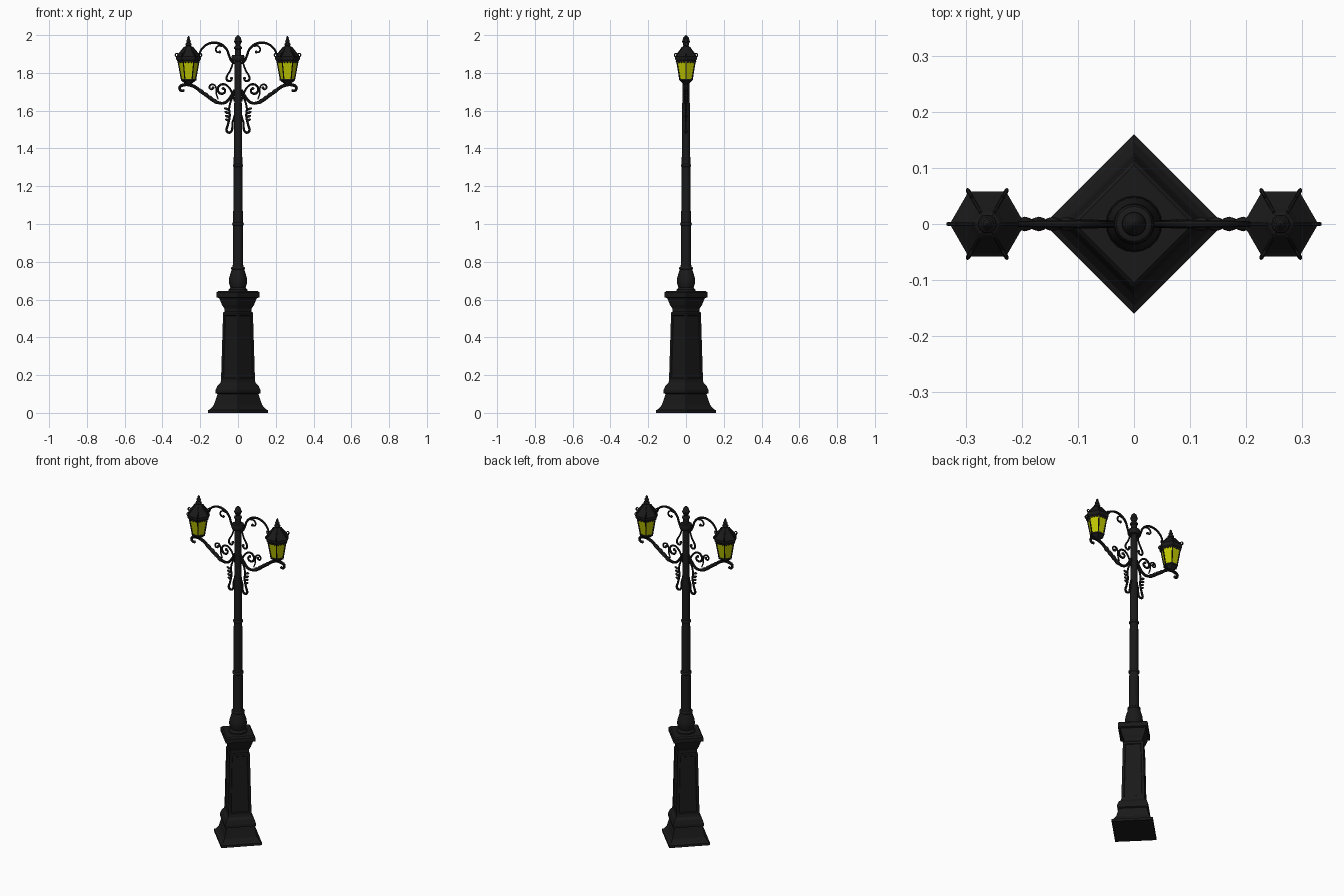
import bpy, bmesh
from math import sin, cos, pi, radians

if "Cube" in bpy.data.objects:
    bpy.data.objects.remove(bpy.data.objects["Cube"])


def material(name, color):
    m = bpy.data.materials.new(name)
    m.diffuse_color = color
    m.use_nodes = True
    m.node_tree.nodes["Principled BSDF"].inputs["Base Color"].default_value = m.diffuse_color
    return m


IRON = material("black_iron", (0.01, 0.01, 0.01, 1))
GLASS = material("yellow_glass", (0.52, 0.57, 0.0, 1))


def finish(name, me, mat, smooth):
    me.materials.clear()
    me.materials.append(mat)
    if smooth:
        me.shade_smooth()
        me.set_sharp_from_angle(angle=radians(35))
    ob = bpy.data.objects.new(name, me)
    bpy.context.collection.objects.link(ob)
    return ob


def lathe(name, profile, sides, cx=0.0, mat=IRON, smooth=True, panel=None):
    """Stack rings of (radius, z); panel = index of the band to recess."""
    bm = bmesh.new()
    rings = []
    for r, z in profile:
        rings.append([bm.verts.new((cx + r * cos(2 * pi * i / sides),
                                    r * sin(2 * pi * i / sides), z)) for i in range(sides)])
    band = []
    for k, (a, b) in enumerate(zip(rings, rings[1:])):
        for i in range(sides):
            j = (i + 1) % sides
            f = bm.faces.new((a[i], a[j], b[j], b[i]))
            if k == panel:
                band.append(f)
    bm.faces.new(rings[0][::-1])
    bm.faces.new(rings[-1])
    bm.normal_update()
    if band:
        bmesh.ops.inset_individual(bm, faces=band, thickness=0.018)
        bmesh.ops.inset_individual(bm, faces=band, thickness=0.004, depth=-0.004)
    me = bpy.data.meshes.new(name)
    bm.to_mesh(me)
    bm.free()
    return finish(name, me, mat, smooth)


def tube(name, pts, radii, res=5, bevel=2):
    """Smooth tapered bar through 3D points, radii interpolated from a short list."""
    cu = bpy.data.curves.new(name, 'CURVE')
    cu.dimensions = '3D'
    cu.bevel_depth = 1.0
    cu.bevel_resolution = bevel
    cu.resolution_u = res
    cu.use_fill_caps = True
    sp = cu.splines.new('BEZIER')
    sp.bezier_points.add(len(pts) - 1)
    for i, (bp, p) in enumerate(zip(sp.bezier_points, pts)):
        bp.co = p
        bp.handle_left_type = bp.handle_right_type = 'AUTO'
        t = i / (len(pts) - 1) * (len(radii) - 1)
        k = min(int(t), len(radii) - 2)
        bp.radius = radii[k] + (radii[k + 1] - radii[k]) * (t - k)
    tmp = bpy.data.objects.new(name + "_curve", cu)
    bpy.context.collection.objects.link(tmp)
    dg = bpy.context.evaluated_depsgraph_get()
    me = bpy.data.meshes.new_from_object(tmp.evaluated_get(dg))
    bpy.data.objects.remove(tmp)
    return finish(name, me, IRON, True)


def blob(name, loc, scale, tilt=0.0):
    """Stretched ball used for leaves and scroll ends."""
    bm = bmesh.new()
    bmesh.ops.create_uvsphere(bm, u_segments=10, v_segments=6, radius=1)
    me = bpy.data.meshes.new(name)
    bm.to_mesh(me)
    bm.free()
    ob = finish(name, me, IRON, True)
    ob.location, ob.scale, ob.rotation_euler = loc, scale, (0, tilt, 0)
    return ob


def spiral(cx, cz, r0, r1, a0, a1, n=8):
    """Points of a spiral in the x-z plane, angles in degrees."""
    out = []
    for i in range(n):
        t = i / (n - 1)
        a, r = radians(a0 + (a1 - a0) * t), r0 + (r1 - r0) * t
        out.append((cx + r * cos(a), cz + r * sin(a)))
    return out


def bead(r, z, h, n=6):
    """Rounded ring profile."""
    return [(r * (.75 + .25 * sin(pi * i / n)), z - h * cos(pi * i / n)) for i in range(n + 1)]


# square pedestal, corners on the axes
lathe("pedestal", [(.16, 0), (.16, .014), (.146, .02), (.128, .042), (.113, .085), (.108, .1),
                   (.12, .104), (.12, .12), (.108, .145), (.094, .157), (.09, .17), (.079, .53),
                   (.072, .536), (.072, .552), (.084, .57), (.1, .608), (.115, .612),
                   (.115, .637), (.105, .645)], 4, smooth=False, panel=10)

# round bulb, tapering pole, rings and top finial
lathe("bulb", [(.05, .64), (.05, .652), (.04, .664), (.049, .69), (.047, .715), (.034, .757), (.028, .78)], 20)
lathe("pole", [(.028, .76), (.023, 1.3), (.018, 1.84), (.015, 1.94)], 20)
for r, z, h in ((.037, .766, .008), (.031, 1.0, .009), (.028, 1.31, .008), (.036, 1.878, .018)):
    lathe("pole_ring", bead(r, z, h), 20)
lathe("top_finial", bead(.022, 1.932, .007) + [(.012, 1.946), (.021, 1.966), (.014, 1.988), (.003, 2.0)], 16)

# bracket bars on the right half as (x, z) paths
upper_arm = spiral(.125, 1.88, .082, .078, 5, 170, 9) + [(.034, 1.862), (.018, 1.85)]
upper_curl = spiral(.1, 1.92, .026, .01, 130, -110, 6)
neck_scroll = [(.022, 1.87), (.04, 1.815)] + spiral(.044, 1.77, .018, .01, 30, -190, 6)
lower_arm = spiral(.294, 1.719, .015, .015, -110, 80, 5) + [
    (.25, 1.735), (.18, 1.69), (.115, 1.646), (.07, 1.642), (.038, 1.675), (.018, 1.71)]
inner_scroll = [(.018, 1.65), (.03, 1.69)] + spiral(.082, 1.709, .034, .009, 140, -250, 10)
outer_scroll = [(.105, 1.66), (.115, 1.69)] + spiral(.138, 1.722, .02, .006, 160, -170)
drop_scroll = [(.016, 1.70), (.046, 1.62), (.044, 1.57), (.055, 1.52)] + spiral(
    .047, 1.498, .014, .014, 0, -160, 5) + [(.028, 1.54), (.018, 1.57)]
bars = {"upper_arm": (upper_arm, .007), "upper_curl": (upper_curl, .005),
        "neck_scroll": (neck_scroll, .006), "lower_arm": (lower_arm, .009),
        "inner_scroll": (inner_scroll, .0065), "outer_scroll": (outer_scroll, .005),
        "drop_scroll": (drop_scroll, .007)}

# lantern profiles
roof = [(.058, 1.862), (.066, 1.872), (.067, 1.886), (.06, 1.892), (.034, 1.922), (.024, 1.936), (.012, 1.944)]
finial = bead(.017, 1.95, .007) + bead(.012, 1.968, .007) + [(.006, 1.98), (.008, 1.985), (.001, 1.996)]
base = [(.008, 1.733), (.02, 1.744), (.034, 1.756), (.041, 1.76), (.041, 1.768)]

for side, s in (("right", 1), ("left", -1)):
    for name, (path, r) in bars.items():
        pts = [(s * x, 0, z) for x, z in path]
        tube(f"{side}_{name}", pts, [r * .7, r, r * .75])
        if "scroll" in name or "curl" in name:
            blob(f"{side}_scroll_end", pts[-1], (.008, .008, .008))
    blob(f"{side}_arm_tip", (s * .29, 0, 1.706), (.008, .008, .008))

    # leaves along the lower arm and beside the drop scroll
    for i in range(4):
        blob(f"{side}_arm_leaf", (s * (.195 - .025 * i), 0, 1.702 - .0175 * i), (.02, .013, .011), -s * .65)
        blob(f"{side}_drop_leaf", (s * (.062 - .002 * i), 0, 1.61 - .02 * i), (.014, .006, .007), -s * .4)

    # six-sided lantern
    cx = s * .262
    lathe(f"{side}_lantern_glass", [(.036, 1.765), (.056, 1.868)], 6, cx, GLASS, False)
    lathe(f"{side}_lantern_roof", roof, 6, cx, smooth=False)
    lathe(f"{side}_lantern_base", base, 6, cx, smooth=False)
    lathe(f"{side}_lantern_finial", finial, 10, cx)
    for i in range(6):
        a = i * pi / 3

        def at(pairs):
            return [(cx + r * cos(a), r * sin(a), z) for r, z in pairs]

        tube(f"{side}_lantern_post", at([(.037, 1.762), (.057, 1.87)]), [.0035, .0035], 1, 1)
        tube(f"{side}_roof_rib", at(roof[3:6]), [.003, .003], 2, 1)
        tube(f"{side}_corner_curl", at(spiral(.06, 1.895, .011, .008, -60, 140, 5)), [.004, .0025], 3, 1)
        # scalloped trim under the eaves of each pane
        b = a + pi / 6
        for k in (-1, 0, 1):
            px = cx + .0475 * cos(b) - k * .016 * sin(b)
            py = .0475 * sin(b) + k * .016 * cos(b)
            blob(f"{side}_eave_trim", (px, py, 1.862), (.007, .007, .009))
